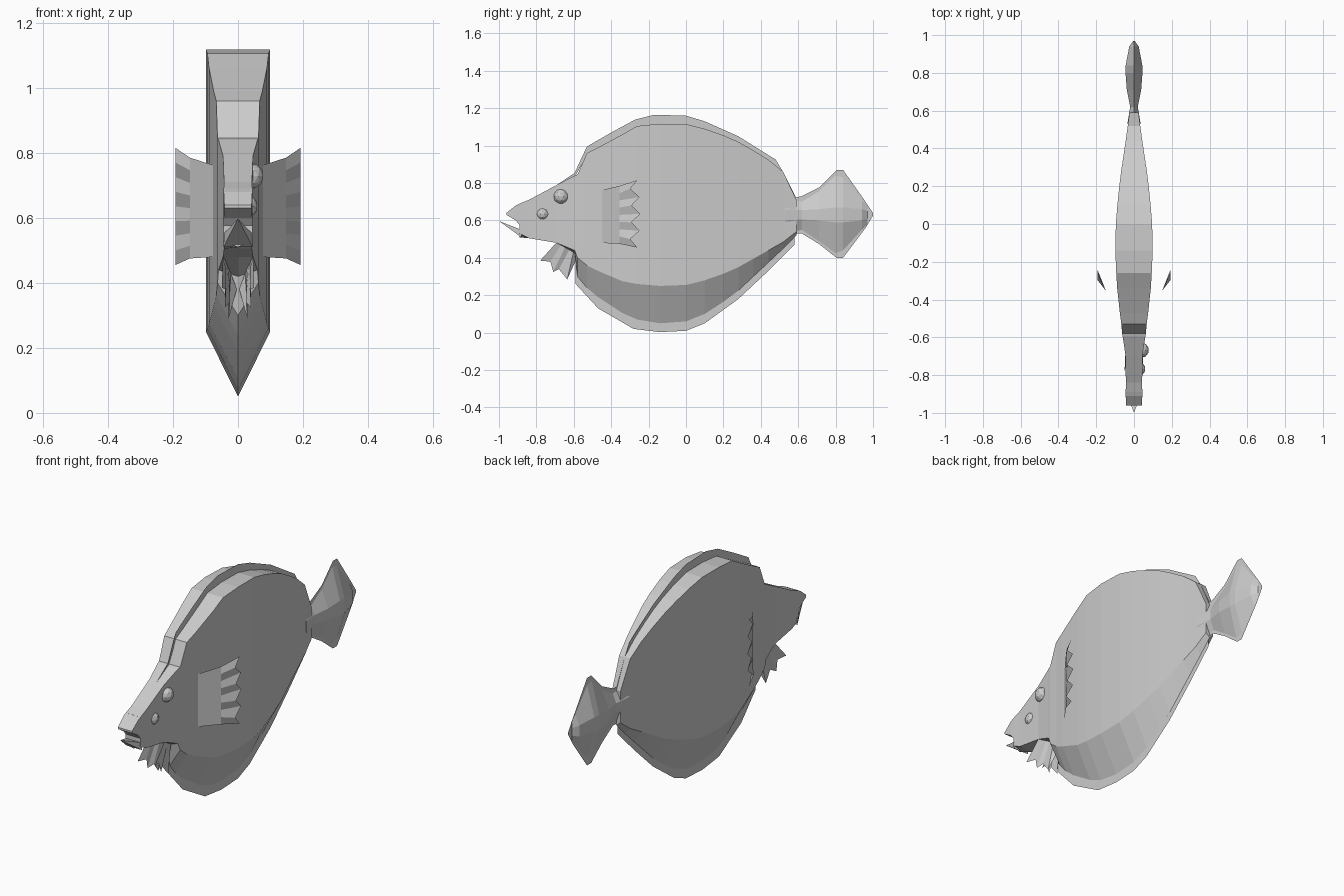
import bpy, bmesh
from mathutils import Matrix

if "Cube" in bpy.data.objects:
    bpy.data.objects.remove(bpy.data.objects["Cube"])

skin = bpy.data.materials.new("pale grey skin")
skin.diffuse_color = (0.6, 0.6, 0.6, 1)
skin.use_nodes = True
skin.node_tree.nodes["Principled BSDF"].inputs["Base Color"].default_value = skin.diffuse_color


def add(name, verts, faces, fix_normals=True):
    me = bpy.data.meshes.new(name)
    me.from_pydata(verts, [], faces)
    me.materials.append(skin)
    if fix_normals:
        bm = bmesh.new()
        bm.from_mesh(me)
        bmesh.ops.recalc_face_normals(bm, faces=bm.faces)
        bm.to_mesh(me)
        bm.free()
    ob = bpy.data.objects.new(name, me)
    bpy.context.collection.objects.link(ob)
    return ob


def loft(name, rings):
    """Skin closed rings of equal size and cap both ends."""
    n = len(rings[0])
    verts = [p for r in rings for p in r]
    faces = [(k * n + i, k * n + (i + 1) % n, (k + 1) * n + (i + 1) % n, (k + 1) * n + i)
             for k in range(len(rings) - 1) for i in range(n)]
    faces += [tuple(range(n)), tuple(range(len(verts) - n, len(verts)))]
    return add(name, verts, faces)


def strip(name, a, b):
    """Thin sheet between two rows of points."""
    n = len(a)
    return add(name, a + b, [(i, i + 1, n + i + 1, n + i) for i in range(n - 1)])


# Body and head: y, half width, top, lower side edge, keel
stations = [
    (-.89, .044, .69, .53, .51), (-.84, .043, .71, .505, .505), (-.69, .046, .79, .48, .48),
    (-.595, .06, .84, .44, .42), (-.58, .063, .845, .40, .30), (-.53, .067, .96, .36, .24),
    (-.47, .075, .99, .33, .19), (-.34, .089, 1.06, .275, .105), (-.26, .094, 1.105, .26, .07),
    (-.14, .099, 1.117, .25, .05), (0, .096, 1.115, .255, .06), (.1, .088, 1.09, .28, .10),
    (.2, .078, 1.055, .315, .165), (.28, .068, 1.02, .35, .225), (.36, .056, .975, .395, .30),
    (.44, .044, .925, .44, .375), (.52, .033, .86, .485, .45), (.59, .024, .71, .54, .52)]
loft("body", [[(-w, y, t), (w, y, t), (w, y, s), (0, y, k), (-w, y, s)]
              for y, w, t, s, k in stations])

# Upper snout wedge: y, half width, top, bottom
loft("upper_snout", [[(-w, y, t), (w, y, t), (w, y, b), (-w, y, b)] for y, w, t, b in
                     [(-.885, .044, .692, .57), (-.91, .044, .68, .60), (-.96, .042, .64, .63)]])

# Lower jaw tapering to a point
add("lower_jaw", [(0, -1, .597), (-.045, -.88, .55), (.045, -.88, .55),
                  (.045, -.88, .51), (-.045, -.88, .51)],
    [(0, 1, 2), (0, 2, 3), (0, 3, 4), (0, 4, 1), (1, 2, 3, 4)])

# Sheet fins running along back and belly
back = [(-.69, .79, .79), (-.595, .855, .83), (-.53, .995, .95), (-.4, 1.07, 1.02),
        (-.27, 1.14, 1.09), (-.17, 1.165, 1.1), (0, 1.16, 1.1), (.1, 1.13, 1.08),
        (.28, 1.05, 1.0), (.48, .925, .88), (.525, .85, .82), (.59, .72, .70)]
belly = [(-.59, .26, .41), (-.47, .13, .21), (-.28, .02, .09), (-.14, .003, .07),
         (0, .01, .08), (.1, .05, .12), (.28, .18, .24), (.44, .33, .39), (.58, .47, .52)]
for name, row in (("dorsal_fin", back), ("belly_fin", belly)):
    strip(name, [(0, y, o) for y, o, i in row], [(0, y, i) for y, o, i in row])

# Tail: thick core with a flat vertical band, plus a sheet rim
tail = [(.53, .035, .72, .53, .03), (.62, .02, .70, .55, .025), (.71, .038, .755, .49, .03),
        (.80, .045, .84, .425, .04), (.84, .044, .83, .44, .04),
        (.94, .025, .71, .55, .03), (.97, .003, .68, .58, .02)]
loft("tail", [[(0, y, t), (w, y, .63 + m), (w, y, .63 - m), (0, y, b), (-w, y, .63 - m),
               (-w, y, .63 + m)] for y, w, t, b, m in tail])
rim = [(.57, .72, .53), (.62, .73, .53), (.71, .775, .475), (.805, .87, .40),
       (.84, .87, .40), (.96, .70, .56), (.99, .655, .61), (1, .64, .625)]
strip("tail_rim", [(0, y, t) for y, t, b in rim], [(0, y, b) for y, t, b in rim])

# Paired fins with notched edges
for side, s in (("right", 1), ("left", -1)):
    n = 9
    t = [i / (n - 1) for i in range(n)]
    root = [(s * .07, -.46, .76 - .28 * u) for u in t]
    fold = [(s * .148, -.355, .785 - .31 * u) for u in t]
    edge = [(s * .192, -.245 - (.045 if i % 2 else 0) - .06 * (u - .5) ** 2, .815 - .36 * u)
            for i, u in enumerate(t)]
    strip(side + "_pectoral_fin", root, fold)
    strip(side + "_pectoral_fin_edge", fold, edge)

    proot = [(s * (.046 - .03 * u), -.69 + .11 * u, .485 - .07 * u)
             for u in (0, .2, .4, .6, .8, 1)]
    pedge = [(s * x, y, z) for x, y, z in
             [(.05, -.78, .385), (.036, -.725, .38), (.04, -.71, .325),
              (.024, -.68, .34), (.03, -.635, .285), (.004, -.592, .38)]]
    strip(side + "_pelvic_fin", proot, pedge)

# Both eyes sit on one side
for name, pos, r in (("upper_eye", (.038, -.668, .728), .041),
                     ("lower_eye", (.025, -.767, .635), .036)):
    me = bpy.data.meshes.new(name)
    bm = bmesh.new()
    bmesh.ops.create_icosphere(bm, subdivisions=2, radius=r, matrix=Matrix.Translation(pos))
    bm.to_mesh(me)
    bm.free()
    me.materials.append(skin)
    bpy.context.collection.objects.link(bpy.data.objects.new(name, me))
